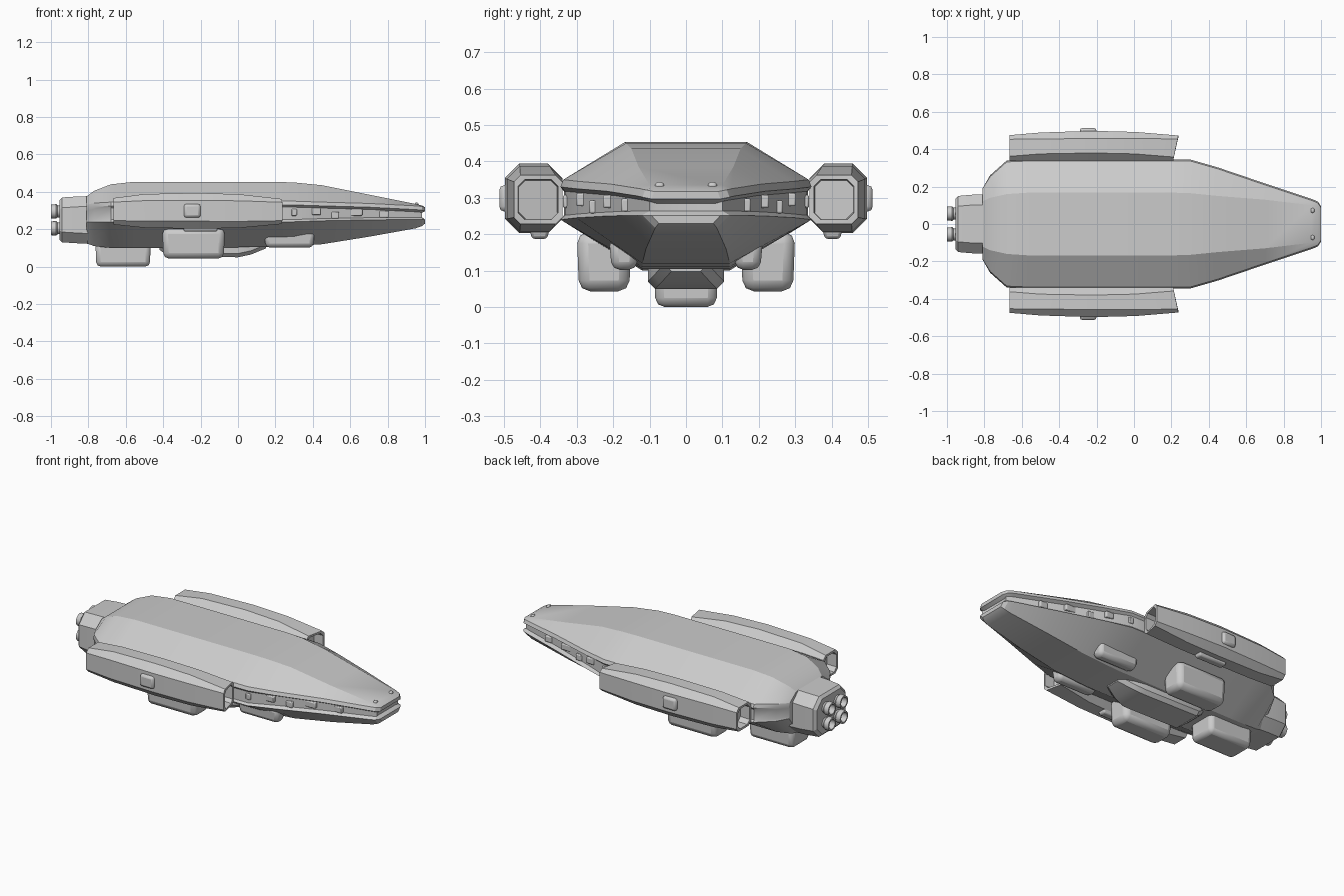
import bpy, bmesh, math

if "Cube" in bpy.data.objects:
    bpy.data.objects.remove(bpy.data.objects["Cube"])


def loft(name, rings, caps=True, strip_caps=False, mirror=False, bevel=0):
    """Skin a list of equal-length rings of 3D points."""
    bm = bmesh.new()
    vs = [[bm.verts.new(p) for p in r] for r in rings]
    n = len(rings[0])
    for a, b in zip(vs, vs[1:]):
        for i in range(n):
            j = (i + 1) % n
            bm.faces.new((a[i], a[j], b[j], b[i]))
    for r in (vs[0], vs[-1]):
        if strip_caps:
            for i in range(n // 2 - 1):
                bm.faces.new((r[i], r[i + 1], r[n - 2 - i], r[n - 1 - i]))
        elif caps:
            bm.faces.new(r)
    bmesh.ops.recalc_face_normals(bm, faces=bm.faces)
    me = bpy.data.meshes.new(name)
    bm.to_mesh(me)
    bm.free()
    ob = bpy.data.objects.new(name, me)
    bpy.context.collection.objects.link(ob)
    if bevel:
        b = ob.modifiers.new("bevel", 'BEVEL')
        b.width, b.segments, b.limit_method = bevel, 2, 'ANGLE'
    if mirror:
        ob.modifiers.new("mirror", 'MIRROR').use_axis = (False, True, False)
    return ob


def octagon(x, y0, y1, z0, z1, c, slant=0):
    """Chamfered rectangle across x; slant leans the ring along x with y."""
    pts = [(y0 + c, z0), (y1 - c, z0), (y1, z0 + c), (y1, z1 - c),
           (y1 - c, z1), (y0 + c, z1), (y0, z1 - c), (y0, z0 + c)]
    return [(x + slant * (y - y0) / (y1 - y0), y, z) for y, z in pts]


def box(name, x, y, z, taper=0.0, bevel=0.02, mirror=False):
    """Rounded box from ranges, narrowed toward its underside."""
    def ring(h, t):
        return [(x[0] + t, y[0] + t, h), (x[1] - t, y[0] + t, h),
                (x[1] - t, y[1] - t, h), (x[0] + t, y[1] - t, h)]
    return loft(name, [ring(z[0], taper), ring(z[1], 0)], bevel=bevel, mirror=mirror)


# Main hull: faceted sections with a trench along the rim and around the nose
def hull_ring(x, w, yt, zt, yb, zb, zu, zl, d, back=0):
    half = [(x, yt, zt), (x, w - 0.008, zu + 0.02), (x, w, zu), (x - back, w - d, zu - 0.012),
            (x - back, w - d, zl + 0.012), (x, w, zl), (x, yb, zb)]
    return half + [(px, -py, pz) for px, py, pz in reversed(half)]


stations = [
    # x, half width, top half width, top z, bottom half width, bottom z, rim z's, trench
    (-0.81, 0.19, 0.12, 0.375, 0.10, 0.125, 0.31, 0.24, 0.004),
    (-0.77, 0.26, 0.14, 0.405, 0.11, 0.11, 0.32, 0.24, 0.006),
    (-0.68, 0.34, 0.16, 0.44, 0.12, 0.10, 0.325, 0.24, 0.008),
    (-0.56, 0.345, 0.168, 0.453, 0.12, 0.10, 0.33, 0.24, 0.01),
    (0.20, 0.345, 0.168, 0.453, 0.12, 0.105, 0.33, 0.24, 0.01),
    (0.30, 0.345, 0.165, 0.45, 0.12, 0.11, 0.33, 0.24, 0.012),
    (0.45, 0.302, 0.15, 0.435, 0.12, 0.12, 0.325, 0.245, 0.022),
    (0.70, 0.217, 0.13, 0.385, 0.11, 0.16, 0.318, 0.25, 0.022),
    (0.95, 0.134, 0.10, 0.335, 0.09, 0.205, 0.305, 0.252, 0.02),
    (0.983, 0.12, 0.092, 0.327, 0.085, 0.217, 0.302, 0.252, 0.02),
]
rings = [hull_ring(*s) for s in stations]
rings.append(hull_ring(1.0, 0.095, 0.08, 0.318, 0.075, 0.23, 0.297, 0.252, 0.012, 0.022))
loft("main_hull", rings, strip_caps=True)

# Trench machinery and small nose sensors
for x, w, z, ln in ((0.30, 0.338, 0.29, 0.03), (0.42, 0.302, 0.295, 0.05), (0.52, 0.266, 0.275, 0.04),
                    (0.63, 0.228, 0.29, 0.07), (0.78, 0.178, 0.28, 0.05)):
    box("trench_block", (x - ln / 2, x + ln / 2), (w - 0.04, w), (z - 0.018, z + 0.018),
        bevel=0.005, mirror=True)
box("nose_sensor", (0.945, 0.965), (0.06, 0.085), (0.32, 0.343), bevel=0.008, mirror=True)

# Side nacelles with hollow ends
body = [(-0.665, 0.475, 0.225, 0.367, 0.022, 0), (-0.50, 0.489, 0.208, 0.388, 0.035, 0),
        (-0.22, 0.498, 0.203, 0.394, 0.04, 0), (0.0, 0.492, 0.207, 0.387, 0.035, 0.01),
        (0.21, 0.473, 0.228, 0.362, 0.018, 0.027)]


def nacelle_ring(x, y1, z0, z1, c, s, inset=0.0):
    return octagon(x, 0.34 + inset, y1 - inset, z0 + inset, z1 - inset, c, s)


tail, front = body[0], body[-1]
rings = [nacelle_ring(tail[0] + 0.06, *tail[1:], 0.014), nacelle_ring(*tail, 0.012)]
rings += [nacelle_ring(*s) for s in body]
rings += [nacelle_ring(*front, 0.012), nacelle_ring(front[0] - 0.06, *front[1:], 0.014)]
loft("side_nacelle", rings, mirror=True)
box("nacelle_hatch", (-0.29, -0.20), (0.47, 0.513), (0.262, 0.335), bevel=0.014, mirror=True)
box("nacelle_keel", (-0.30, -0.10), (0.37, 0.435), (0.187, 0.23), taper=0.012, bevel=0.008, mirror=True)

# Underside pods
box("belly_pod", (-0.405, -0.07), (0.15, 0.30), (0.043, 0.205), taper=0.006, bevel=0.03, mirror=True)
box("forward_pod", (0.14, 0.41), (0.128, 0.212), (0.102, 0.19), taper=0.008, bevel=0.022, mirror=True)
box("rear_pod", (-0.762, -0.467), (-0.088, 0.088), (0.0, 0.13), taper=0.004, bevel=0.025)

# Belly keel, rising toward the front
loft("belly_keel", [octagon(x, -w, w, z, 0.15, 0.02) for x, w, z in
     ((-0.42, 0.085, 0.09), (-0.37, 0.105, 0.055), (0.0, 0.105, 0.05), (0.07, 0.09, 0.065), (0.15, 0.06, 0.098))])

# Engine block and four hollow nozzles
loft("engine_block", [octagon(x, -w, w, a, b, c) for x, w, a, b, c in
     ((-0.955, 0.135, 0.145, 0.355, 0.05), (-0.94, 0.15, 0.13, 0.37, 0.055),
      (-0.86, 0.157, 0.125, 0.375, 0.055), (-0.76, 0.157, 0.12, 0.378, 0.055))])
for y in (-0.056, 0.056):
    for z in (0.205, 0.295):
        loft("engine_nozzle", [[(x, y + r * math.cos(k * math.pi / 8), z + r * math.sin(k * math.pi / 8))
                                for k in range(16)] for x, r in
             ((-0.94, 0.03), (-0.965, 0.032), (-0.972, 0.039), (-1.0, 0.037), (-1.0, 0.028), (-0.965, 0.026))])

# Soft shading with crisp edges
for ob in bpy.context.collection.objects:
    ob.select_set(True)
    bpy.context.view_layer.objects.active = ob
bpy.ops.object.shade_smooth_by_angle(angle=math.radians(25))
